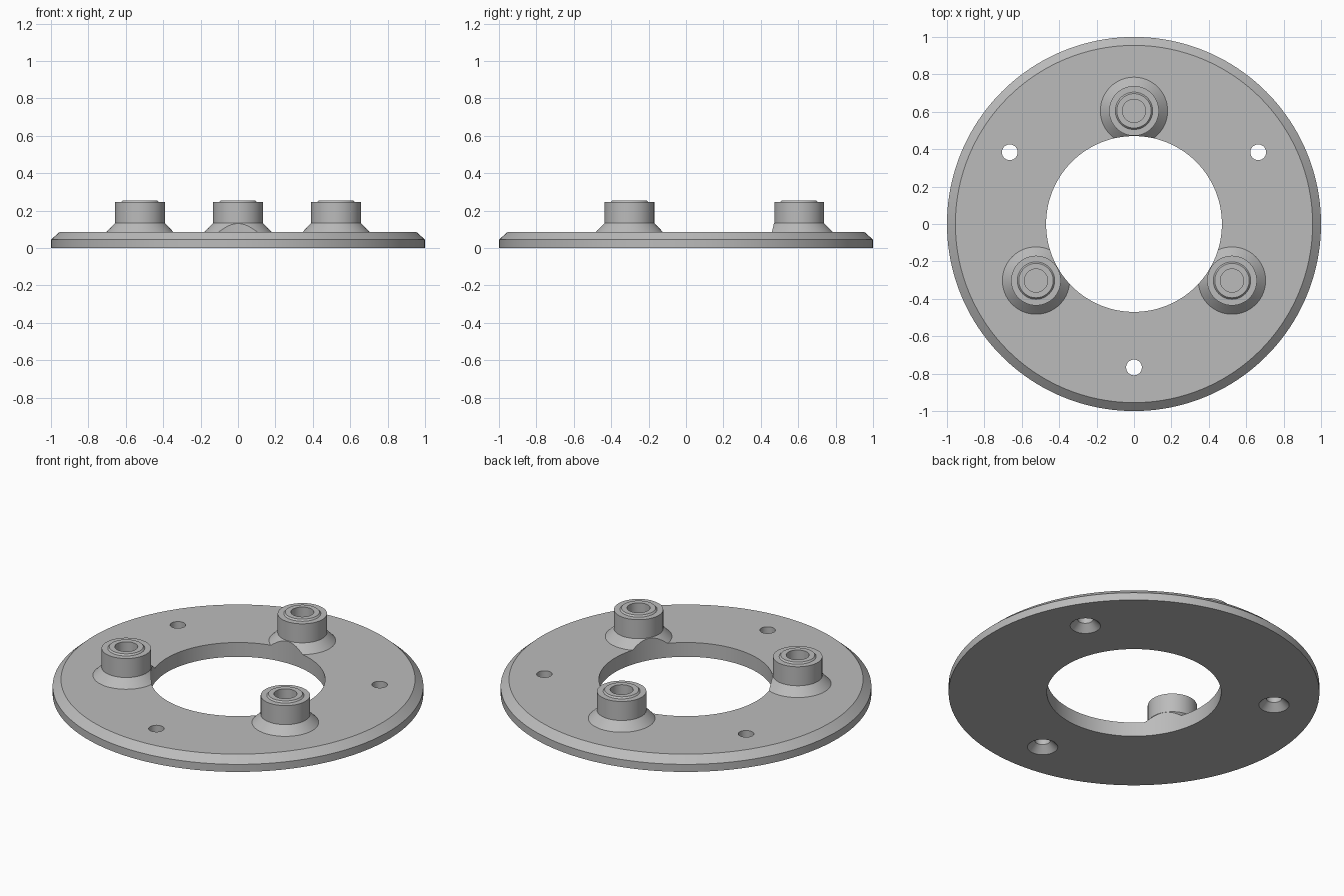
import bpy, bmesh
from math import cos, sin, pi, radians

if "Cube" in bpy.data.objects:
    bpy.data.objects.remove(bpy.data.objects["Cube"])

grey = bpy.data.materials.new("machined grey")
grey.use_nodes = True
grey.diffuse_color = (0.5, 0.5, 0.5, 1)
grey.node_tree.nodes["Principled BSDF"].inputs["Base Color"].default_value = (0.5, 0.5, 0.5, 1)


def lathe(name, profile, sides, location=(0, 0, 0)):
    """Revolve (radius, height) points, listed bottom to top, into a capped solid."""
    bm = bmesh.new()
    rings = []
    for r, z in profile:
        rings.append([bm.verts.new((r * cos(2 * pi * i / sides), r * sin(2 * pi * i / sides), z))
                      for i in range(sides)])
    for low, high in zip(rings, rings[1:]):
        for i in range(sides):
            j = (i + 1) % sides
            bm.faces.new((low[i], low[j], high[j], high[i]))
    bm.faces.new(rings[0][::-1])
    bm.faces.new(rings[-1])
    mesh = bpy.data.meshes.new(name)
    bm.to_mesh(mesh)
    bm.free()
    mesh.materials.append(grey)
    obj = bpy.data.objects.new(name, mesh)
    obj.location = location
    bpy.context.collection.objects.link(obj)
    return obj


def cut(obj, cutter):
    mod = obj.modifiers.new("cut", 'BOOLEAN')
    mod.operation = 'DIFFERENCE'
    mod.solver = 'EXACT'
    mod.object = cutter
    bpy.context.view_layer.objects.active = obj
    bpy.ops.object.modifier_apply(modifier=mod.name)


def polar(radius, degrees):
    return (radius * cos(radians(degrees)), radius * sin(radians(degrees)), 0)


TOP = 0.085

# Chamfered disc
plate = lathe("base_plate", [(1, 0), (1, 0.045), (0.955, TOP)], 160)

# Central bore, shared by the plate and the boss feet
bore = lathe("bore_cutter", [(0.47, -0.1), (0.47, 0.4)], 160)
cut(plate, bore)

# Countersunk screw holes
holes = [lathe("screw_hole_cutter", [(0.092, -0.01), (0.042, 0.04), (0.042, 0.2)], 48,
               polar(0.767, a)) for a in (30, 150, 270)]
for hole in holes:
    cut(plate, hole)

# Bosses with flared foot, raised rim and blind hole
boss_profile = [(0.18, TOP), (0.133, 0.133), (0.133, 0.246), (0.1, 0.246),
                (0.092, 0.255), (0.062, 0.255), (0.062, 0.1)]
bosses = []
for label, angle in (("back", 90), ("front_right", 210), ("front_left", 330)):
    boss = lathe(label + "_boss", boss_profile, 64, polar(0.605, angle))
    cut(boss, bore)
    bosses.append(boss)

for helper in [bore] + holes:
    bpy.data.objects.remove(helper)

# Smooth round walls, crisp edges
bpy.ops.object.select_all(action='DESELECT')
for obj in [plate] + bosses:
    obj.select_set(True)
bpy.context.view_layer.objects.active = plate
bpy.ops.object.shade_smooth_by_angle(angle=radians(30))
